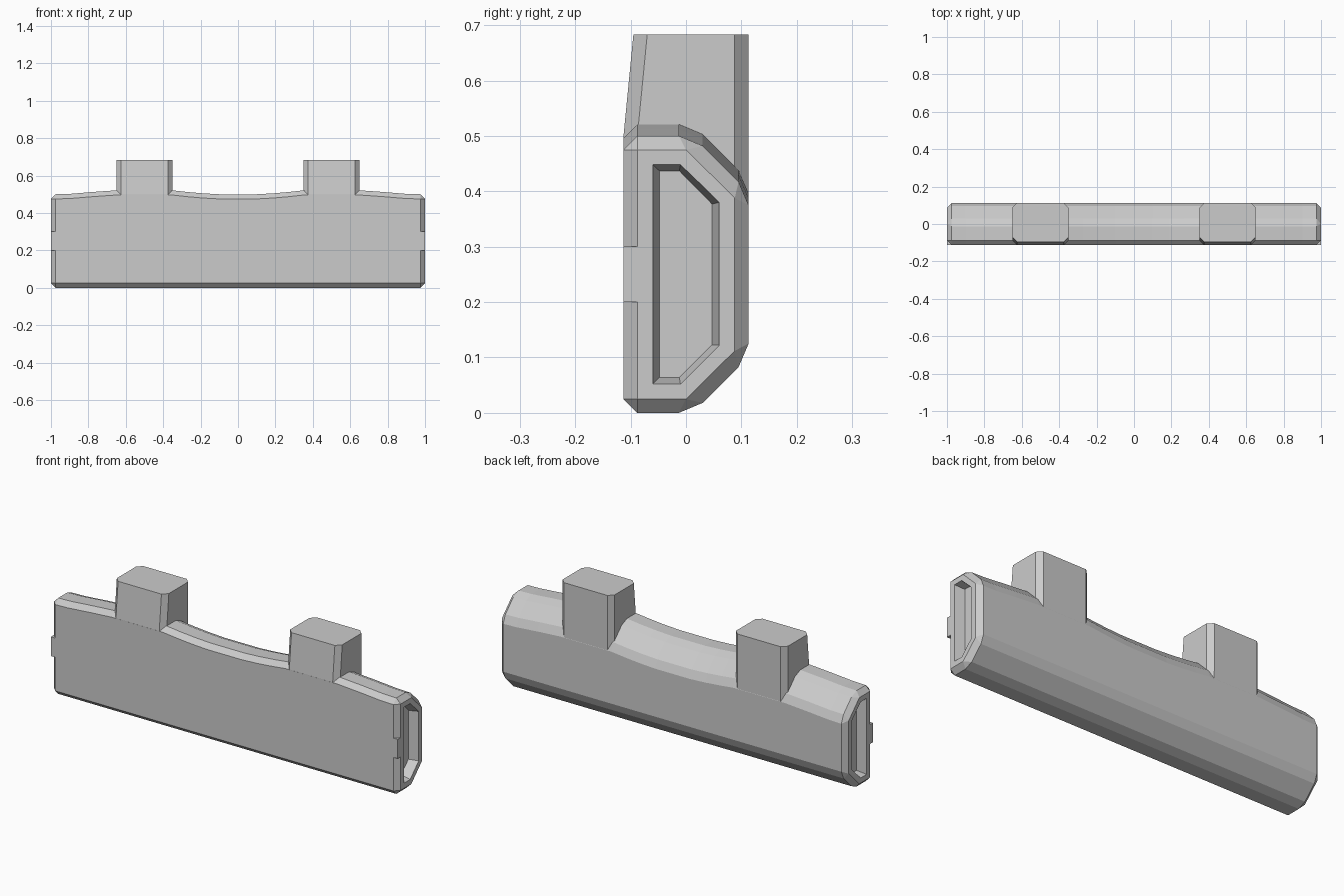
import bpy, bmesh

if "Cube" in bpy.data.objects:
    bpy.data.objects.remove(bpy.data.objects["Cube"])

# Half-profile pairs (y, z): full section and the matching inset end section
FULL = [(-.113, .025), (-.088, 0), (-.013, 0), (.03, .018), (.095, .083), (.113, .125),
        (.113, .375), (.095, .417), (.03, .482), (-.013, .5), (-.088, .5), (-.113, .475)]
END = [(-.088, .025), (-.088, .025), (0, .025), (0, .025), (.088, .112), (.088, .112),
       (.088, .388), (.088, .388), (0, .475), (0, .475), (-.088, .475), (-.088, .475)]
REC_OUT = [(-.06, .052), (-.01, .052), (.06, .122), (.06, .38), (-.01, .448), (-.06, .448)]
REC_IN = [(-.048, .064), (-.012, .064), (.047, .123), (.047, .377), (-.012, .437), (-.048, .437)]


def make_object(name, bm):
    bmesh.ops.remove_doubles(bm, verts=bm.verts, dist=1e-5)
    bmesh.ops.dissolve_degenerate(bm, edges=bm.edges, dist=1e-5)
    bmesh.ops.recalc_face_normals(bm, faces=bm.faces)
    me = bpy.data.meshes.new(name)
    bm.to_mesh(me)
    bm.free()
    ob = bpy.data.objects.new(name, me)
    bpy.context.collection.objects.link(ob)
    return ob


def loft(name, rings):
    """Closed solid through rings of equal point count."""
    bm = bmesh.new()
    loops = [[bm.verts.new(p) for p in r] for r in rings]
    for a, b in zip(loops, loops[1:]):
        n = len(a)
        for i in range(n):
            j = (i + 1) % n
            bm.faces.new((a[i], a[j], b[j], b[i]))
    bm.faces.new(loops[0])
    bm.faces.new(loops[-1])
    return make_object(name, bm)


# Wall body: sections along x, with the top swelling towards the merlons
half = [(.1, 0), (.19, .005), (.27, .012), (.35, .021), (.65, .021), (.78, .012), (.9, .002), (.975, 0)]
stations = [(-x, d) for x, d in reversed(half)] + half
rings = [[(-1, y, z) for y, z in END]]
for x, d in stations:
    rings.append([(x, y, z + (d if z > .3 else 0)) for y, z in FULL])
rings.append([(1, y, z) for y, z in END])
body = loft("wall_body", rings)

# Recessed panels cut into both ends
for side, label in ((-1, "left"), (1, "right")):
    slope = 1.02
    rim = [(yo + (yo - yi) * .4, zo + (zo - zi) * .4)
           for (yo, zo), (yi, zi) in zip(REC_OUT, REC_IN)]
    cutter = loft(label + "_recess_cutter",
                  [[(side * slope, y, z) for y, z in rim],
                   [(side * .95, y, z) for y, z in REC_IN]])
    cutter.hide_render = True
    cutter.hide_viewport = True
    cut = body.modifiers.new(label + "_recess", 'BOOLEAN')
    cut.operation = 'DIFFERENCE'
    cut.solver = 'EXACT'
    cut.object = cutter

    # Square tab interrupting the front corner chamfer
    loft(label + "_corner_tab",
         [[(side * .975, -.113, z), (side, -.113, z), (side, -.088, z)] for z in (.2, .3)])

    # Merlon: chamfered block with a front that leans back
    def section(z, front, back, c=.025):
        x0, x1 = side * .5 - .15, side * .5 + .15
        return [(x0 + c, front, z), (x1 - c, front, z), (x1, front + c, z), (x1, back - c, z),
                (x1 - c, back, z), (x0 + c, back, z), (x0, back - c, z), (x0, front + c, z)]
    loft(label + "_merlon", [section(.395, -.105, .1125), section(.498, -.113, .113),
                             section(.683, -.095, .113)])
